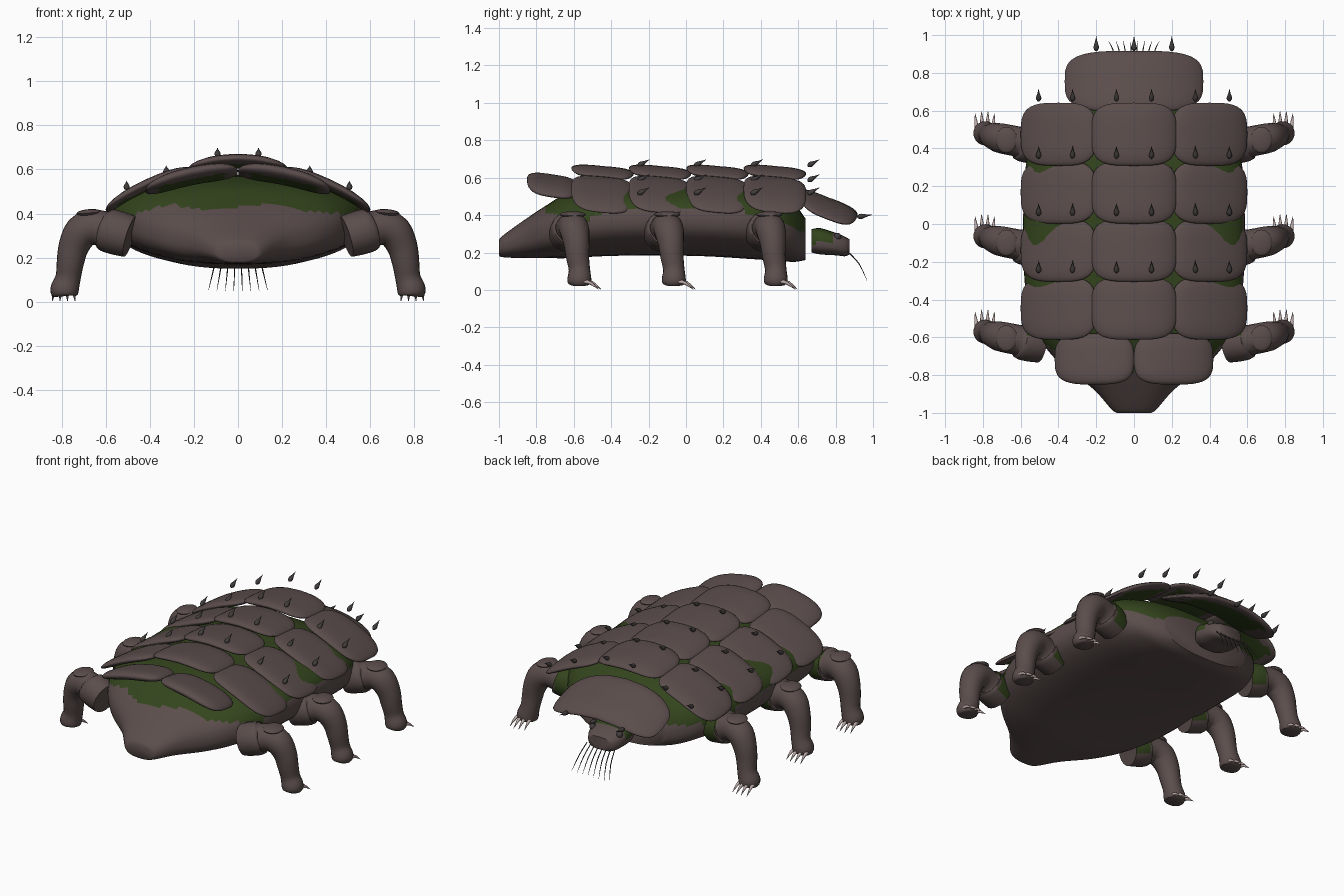
import bpy, bmesh, math
from math import sin, cos, pi, exp
from mathutils import Vector

cube = bpy.data.objects.get("Cube")
if cube:
    bpy.data.objects.remove(cube)


def material(name, r, g, b):
    m = bpy.data.materials.new(name)
    m.use_nodes = True
    m.diffuse_color = (r, g, b, 1)
    bsdf = next(n for n in m.node_tree.nodes if n.type == 'BSDF_PRINCIPLED')
    bsdf.inputs['Base Color'].default_value = (r, g, b, 1)
    bsdf.inputs['Roughness'].default_value = 0.8
    return m


HIDE = material("brown hide", 0.105, 0.075, 0.073)
MOSS = material("moss green", 0.033, 0.058, 0.012)
DARK = material("dark horn", 0.055, 0.047, 0.047)
CLAW = material("pale claw", 0.5, 0.4, 0.39)


def finish(bm, name, mats, rule=None, mirror=False):
    """Turn a bmesh into a smooth object; rule marks faces for the second colour."""
    bmesh.ops.recalc_face_normals(bm, faces=bm.faces)
    if rule:
        for f in bm.faces:
            f.material_index = int(rule(f.calc_center_median(), f))
    mesh = bpy.data.meshes.new(name)
    bm.to_mesh(mesh)
    bm.free()
    ob = bpy.data.objects.new(name, mesh)
    bpy.context.collection.objects.link(ob)
    for m in mats:
        mesh.materials.append(m)
    bpy.ops.object.select_all(action='DESELECT')
    ob.select_set(True)
    bpy.context.view_layer.objects.active = ob
    bpy.ops.object.shade_smooth_by_angle(angle=math.radians(50))
    if mirror:
        ob.modifiers.new("Mirror", 'MIRROR')
    return ob


def smooth(keys, steps):
    """Catmull-Rom interpolation of a list of number tuples."""
    out = []
    for i in range(len(keys) - 1):
        p0, p1 = keys[max(i - 1, 0)], keys[i]
        p2, p3 = keys[i + 1], keys[min(i + 2, len(keys) - 1)]
        for k in range(steps):
            t = k / steps
            out.append(tuple(
                0.5 * (2 * b + (c - a) * t + (2 * a - 5 * b + 4 * c - d) * t * t
                       + (3 * b - a - 3 * c + d) * t ** 3)
                for a, b, c, d in zip(p0, p1, p2, p3)))
    return out + [keys[-1]]


def loft(bm, rings):
    """Skin a list of point rings and cap both ends."""
    loops = [[bm.verts.new(p) for p in ring] for ring in rings]
    n = len(loops[0])
    for a, b in zip(loops, loops[1:]):
        for i in range(n):
            bm.faces.new((a[i], a[(i + 1) % n], b[(i + 1) % n], b[i]))
    bm.faces.new(loops[0])
    bm.faces.new(loops[-1])


def tube(bm, keys, ref, sides=10, steps=3):
    """Round tube through (x, y, z, radius) keys."""
    pts = smooth(keys, steps)
    rings = []
    for i, p in enumerate(pts):
        a, b = pts[max(i - 1, 0)], pts[min(i + 1, len(pts) - 1)]
        t = (Vector(b[:3]) - Vector(a[:3])).normalized()
        u = Vector(ref)
        u = (u - t * u.dot(t)).normalized()
        v = t.cross(u)
        r = max(p[3], 0.0008)
        rings.append([Vector(p[:3]) + r * (u * cos(2 * pi * k / sides) + v * sin(2 * pi * k / sides))
                      for k in range(sides)])
    loft(bm, rings)


def power(v, e):
    return math.copysign(abs(v) ** e, v)


def sections(keys, steps, sides, e):
    """Rounded cross-sections along y from (y, half width, bottom, top) keys."""
    rings = []
    for y, w, lo, hi in smooth(keys, steps):
        ring = []
        for k in range(sides):
            a = 2 * pi * k / sides
            ring.append((w * power(cos(a), e), y, (lo + hi) / 2 + (hi - lo) / 2 * power(sin(a), e)))
        rings.append(ring)
    return rings


# Body, with moss over the upper back
bm = bmesh.new()
loft(bm, sections([
    (-1, .09, .185, .265), (-.98, .12, .175, .29), (-.87, .22, .17, .37), (-.75, .38, .17, .45),
    (-.62, .49, .17, .525), (-.45, .56, .18, .56), (-.2, .585, .185, .575), (.1, .585, .18, .575),
    (.35, .565, .165, .57), (.5, .49, .155, .52), (.58, .41, .15, .46), (.64, .3, .16, .38)],
    6, 56, 2 / 2.4))


def body_moss(c, f):
    limit = 0.43 - 0.25 * max(0, c.y - 0.2) + 0.012 * sin(c.x * 14)
    if abs(c.x) > 0.3:
        limit -= 0.07 * exp(-((c.y + 0.55) / 0.12) ** 2)
    return c.z > limit and c.y < 0.635


finish(bm, "body", [HIDE, MOSS], body_moss)

# Head
bm = bmesh.new()
loft(bm, sections([(.67, .1, .2, .325), (.72, .125, .19, .33), (.8, .12, .185, .305),
                   (.85, .1, .18, .285), (.875, .075, .19, .27)], 5, 28, 2 / 2.8))
finish(bm, "head", [HIDE, MOSS], lambda c, f: c.z > 0.25 and 0.671 < c.y < 0.78)

bm = bmesh.new()
bmesh.ops.create_uvsphere(bm, u_segments=12, v_segments=8, radius=0.02)
bmesh.ops.translate(bm, verts=bm.verts, vec=(0.095, 0.81, 0.285))
finish(bm, "eye", [DARK], mirror=True)

# Whiskers
bm = bmesh.new()
for i in range(8):
    x = (i - 3.5) * 0.028
    tube(bm, [(x, .865, .205, .003), (x * 1.15, .925, .14, .003), (x * 1.37, .968, .05, .0008)],
         (1, 0, 0), 5)
finish(bm, "whiskers", [DARK])


# Armour plates: domed rounded squares with a mossy underside
def plate(name, x0, y0, hx, hy, height, bend, tilt, half, e=0.5, mirror=False):
    bm = bmesh.new()
    sides = 40
    radii = [.15, .35, .55, .72, .86, .95, .99]
    rings = []
    for r, s in [(r, -1) for r in radii] + [(1, 0)] + [(r, 1) for r in reversed(radii)]:
        ring = []
        for k in range(sides):
            a = 2 * pi * k / sides
            x = x0 + hx * r * power(cos(a), e)
            y = y0 + hy * r * power(sin(a), e)
            z = height - bend * x * x - tilt * (y - y0) + s * half * (1 - r ** 4) ** 0.5
            ring.append((x, y, z))
        rings.append(ring)
    loft(bm, rings)

    def under(c, f):
        r = max(abs(c.x - x0) / hx, abs(c.y - y0) / hy)
        return f.normal.z < -0.2 and r < 0.72
    finish(bm, name, [HIDE, MOSS], under, mirror)


for i in range(4):
    y = 0.475 - 0.307 * i
    plate(f"back_plate_{i + 1}", 0, y, .225, .167, .637, .7, .09, .026, .55)
    plate(f"side_plate_{i + 1}", .4, y, .2, .167, .616, .55, .09, .028, .6, True)
plate("head_plate", 0, .755, .367, .162, .468, .65, .38, .03, .58)
plate("tail_plate", .21, -.715, .21, .135, .592, .5, .15, .032, .6, True)


# Teardrop spikes
def spike(bm, x, y, z, dy, dz):
    tube(bm, [(x, y + dy * t, z + dz * t, r) for t, r in ((0, .004), (.12, .012), (.3, .014), (.65, .006), (1, 0))],
         (1, 0, 0), 8, 2)


bm = bmesh.new()
for i in range(4):
    y = 0.65 - 0.303 * i
    for x, z in ((.093, .662), (.325, .582), (.505, .512)):
        spike(bm, x, y, z, .065, .036)
spike(bm, .2, .915, .39, .08, .012)
finish(bm, "back_spikes", [DARK], mirror=True)
bm = bmesh.new()
spike(bm, 0, .915, .39, .08, .012)
finish(bm, "nose_spike", [DARK])

# Legs with knee folds and claws
for name, y in (("rear", -.57), ("middle", -.065), ("front", .48)):
    h = y - 0.05
    bm = bmesh.new()
    tube(bm, [(.49, h - .02, .295, .095), (.54, h - .01, .31, .1), (.595, h, .325, .098),
              (.61, h + .005, .33, .082), (.66, h + .015, .338, .08), (.71, y - .025, .315, .079),
              (.745, y - .015, .25, .069), (.76, y - .01, .18, .062), (.77, y, .11, .057),
              (.785, y, .06, .064), (.79, y, .035, .06), (.79, y, .025, .045)],
         (0, 1, 0), 20, 3)
    finish(bm, name + "_leg", [HIDE, MOSS],
           lambda c, f: c.x < 0.57 and c.y > h + 0.03 and c.z > 0.25, True)

    bm = bmesh.new()
    bmesh.ops.create_uvsphere(bm, u_segments=16, v_segments=10, radius=1)
    for v in bm.verts:
        v.co = (.675 + v.co.x * .058, h + .015 + v.co.y * .07, .403 + v.co.z * .017 - v.co.x * .004)
    finish(bm, name + "_knee_fold", [HIDE], mirror=True)

    bm = bmesh.new()
    for i in range(4):
        x = .748 + .028 * i
        s = (i - 1.5) * .006
        d = -.012 * abs(i - 1.5)
        tube(bm, [(x, y + .035 + d, .045, .011), (x + s / 2, y + .075 + d, .038, .009),
                  (x + s, y + .122 + d, .003, .001)], (1, 0, 0), 8)
    finish(bm, name + "_claws", [CLAW], mirror=True)
